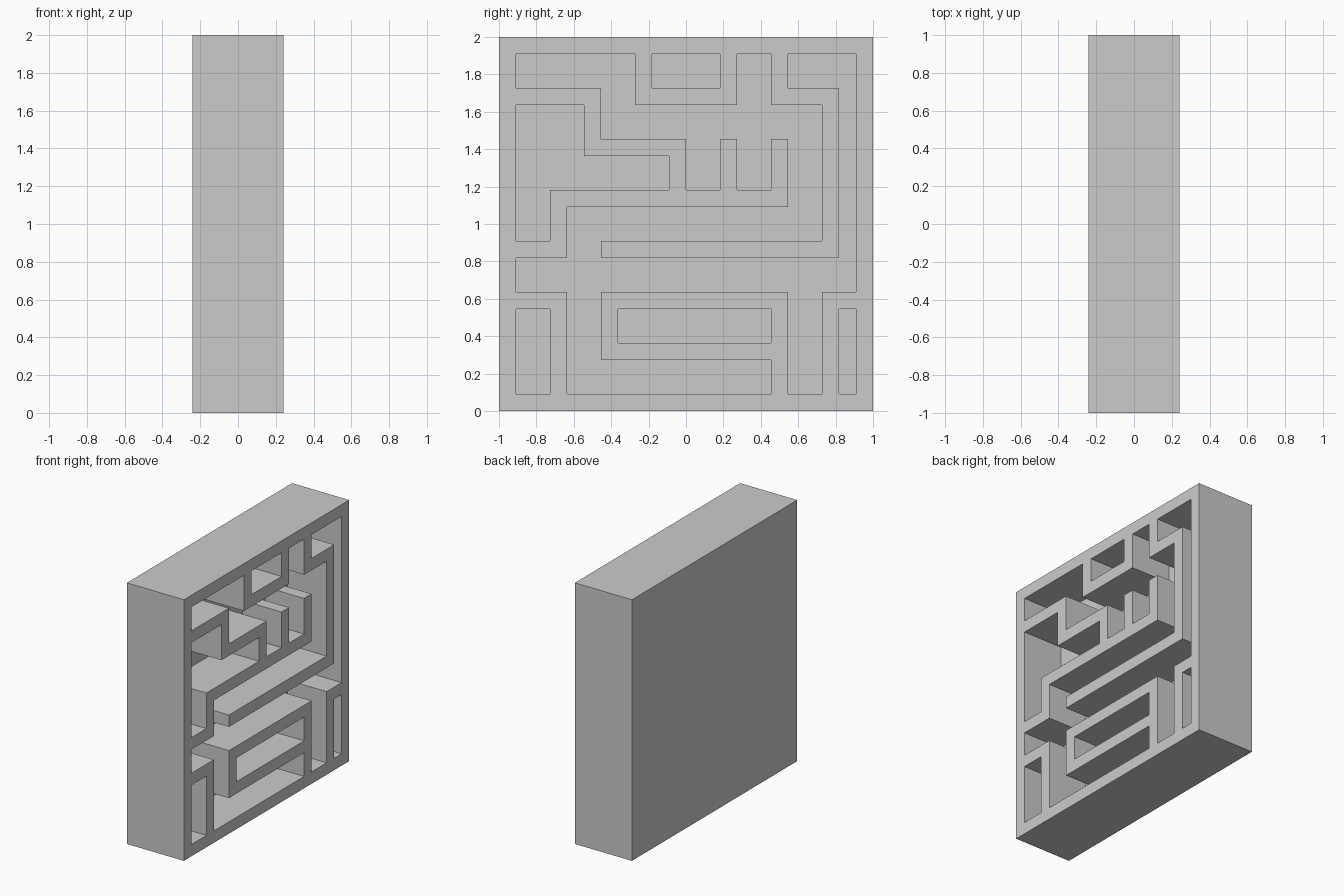
import bpy, bmesh

if "Cube" in bpy.data.objects:
    bpy.data.objects.remove(bpy.data.objects["Cube"])

U = 1 / 11           # maze grid unit, one wall thickness
HALF_T = 0.242       # half the slab thickness
FLOOR_X = HALF_T - 0.333

# Each pocket outline runs along y then z in turn: (y, z) grid stops
WINDING_PATH = [(-3, 18), (3, 21), (5, 18), (8, 10), (-5, 9), (9, 19), (6, 21), (10, 7),
                (8, 1), (6, 7), (-5, 3), (5, 1), (-7, 7), (-10, 9), (-7, 12), (6, 16),
                (5, 13), (3, 16), (2, 13), (0, 16), (-5, 19), (-10, 21)]
STEPPED_POCKET = [(-6, 15), (-1, 13), (-8, 10), (-10, 18)]
RECT_POCKETS = [[(2, 19), (-2, 21)], [(-8, 1), (-10, 6)], [(5, 4), (-4, 6)], [(10, 1), (9, 6)]]


def add_prism(bm, stops, x0, x1):
    """Extrude a right-angled outline along x."""
    verts = []
    prev_z = stops[-1][1]
    for y, z in stops:
        verts.append(bm.verts.new((x0, y * U, prev_z * U)))
        verts.append(bm.verts.new((x0, y * U, z * U)))
        prev_z = z
    face = bm.faces.new(verts)
    new = bmesh.ops.extrude_face_region(bm, geom=[face])["geom"]
    top = [v for v in new if isinstance(v, bmesh.types.BMVert)]
    bmesh.ops.translate(bm, verts=top, vec=(x1 - x0, 0, 0))


def make_object(name, outlines, x0, x1):
    bm = bmesh.new()
    for stops in outlines:
        add_prism(bm, stops, x0, x1)
    bmesh.ops.recalc_face_normals(bm, faces=bm.faces)
    mesh = bpy.data.meshes.new(name)
    bm.to_mesh(mesh)
    bm.free()
    ob = bpy.data.objects.new(name, mesh)
    bpy.context.collection.objects.link(ob)
    return ob


# Solid slab and the corridor volumes carved out of its +x side
slab = make_object("maze_panel", [[(11, 0), (-11, 22)]], -HALF_T, HALF_T)
cutter = make_object("corridor_cutter", [WINDING_PATH, STEPPED_POCKET] + RECT_POCKETS,
                     FLOOR_X, HALF_T + 0.1)
cutter.hide_render = True

# Carve the corridors and keep the result as a plain mesh
cut = slab.modifiers.new("carve", 'BOOLEAN')
cut.operation = 'DIFFERENCE'
cut.solver = 'EXACT'
cut.object = cutter
bpy.context.view_layer.objects.active = slab
slab.select_set(True)
bpy.ops.object.modifier_apply(modifier=cut.name)
bpy.data.objects.remove(cutter, do_unlink=True)
